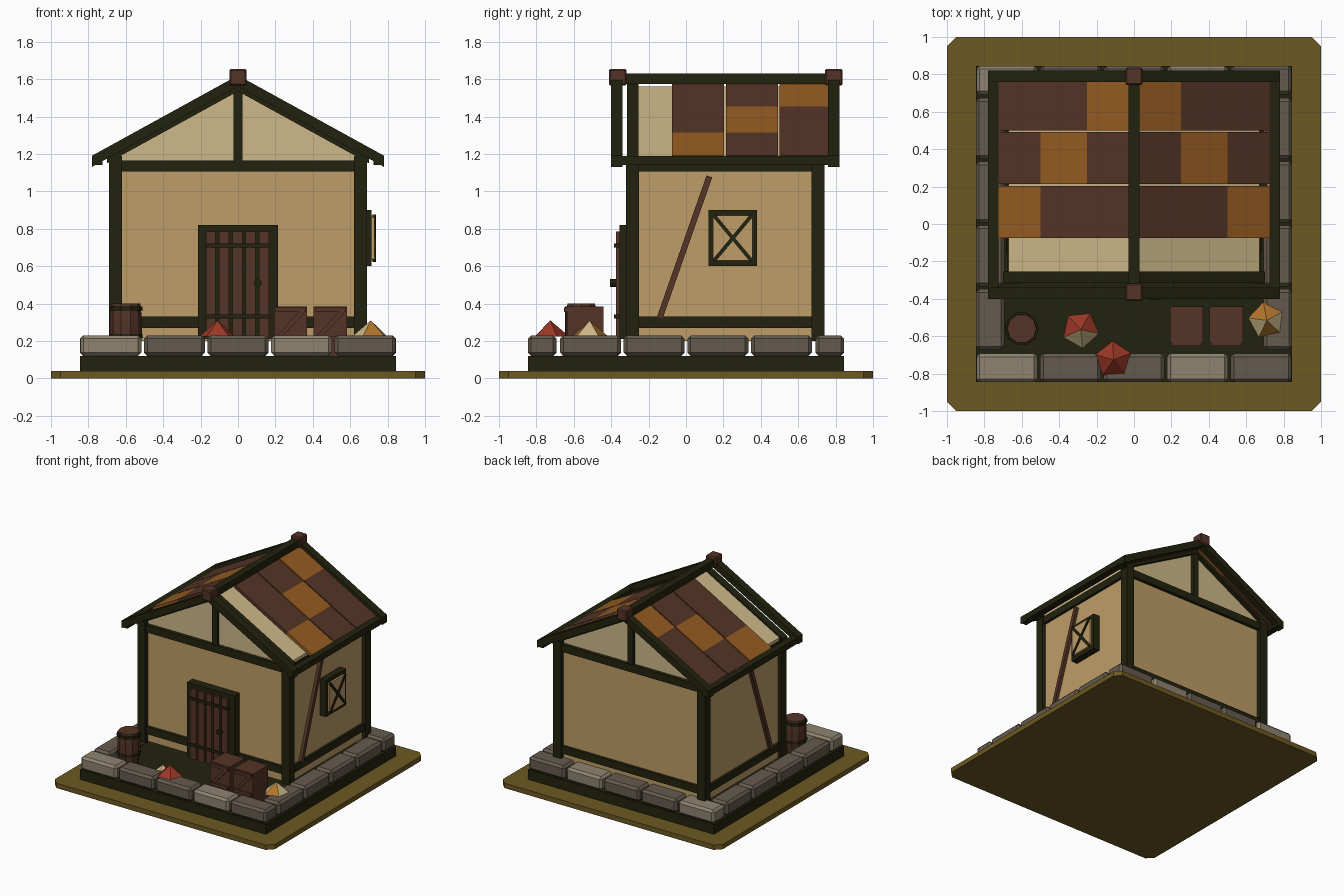
import bpy, bmesh, math
from mathutils import Vector

if "Cube" in bpy.data.objects:
    bpy.data.objects.remove(bpy.data.objects["Cube"])


def material(name, r, g, b):
    m = bpy.data.materials.new(name)
    lin = [((c / 255 + 0.055) / 1.055) ** 2.4 if c > 10 else c / 3294 for c in (r, g, b)]
    m.diffuse_color = (*lin, 1)
    m.use_nodes = True
    m.node_tree.nodes["Principled BSDF"].inputs["Base Color"].default_value = m.diffuse_color
    return m


TIMBER = material("dark timber", 34, 34, 14)
WALL = material("wall plaster", 190, 157, 103)
PALE = material("pale plaster", 206, 185, 137)
BROWN = material("brown wood", 84, 52, 38)
ORANGE = material("orange tile", 150, 92, 34)
LIGHT = material("light stone", 142, 131, 111)
DARK = material("dark stone", 101, 91, 78)
GROUND = material("olive ground", 108, 88, 34)
RED = material("red leaves", 156, 56, 38)
AMBER = material("amber leaves", 178, 118, 44)


def finish(name, bm, *mats):
    bmesh.ops.recalc_face_normals(bm, faces=bm.faces[:])
    me = bpy.data.meshes.new(name)
    bm.to_mesh(me)
    bm.free()
    for m in mats:
        me.materials.append(m)
    ob = bpy.data.objects.new(name, me)
    bpy.context.collection.objects.link(ob)
    return ob


def extrude(name, mat, pts, a, b, axis, bevel=0):
    """Extrude a 2D outline from a to b along the given axis."""
    place = {'x': lambda u, v, w: (w, u, v), 'y': lambda u, v, w: (u, w, v),
             'z': lambda u, v, w: (u, v, w)}[axis]
    bm = bmesh.new()
    lo = [bm.verts.new(place(u, v, a)) for u, v in pts]
    hi = [bm.verts.new(place(u, v, b)) for u, v in pts]
    bm.faces.new(lo)
    bm.faces.new(hi)
    n = len(pts)
    for i in range(n):
        bm.faces.new((lo[i], lo[(i + 1) % n], hi[(i + 1) % n], hi[i]))
    if bevel:
        bmesh.ops.bevel(bm, geom=bm.edges[:], offset=bevel, segments=1, affect='EDGES')
    return finish(name, bm, mat)


def box(name, mat, x0, x1, y0, y1, z0, z1, bevel=0):
    return extrude(name, mat, [(x0, y0), (x1, y0), (x1, y1), (x0, y1)], z0, z1, 'z', bevel)


def strip(p, q, w):
    """Outline of a straight bar of width w from p to q."""
    p, q = Vector(p), Vector(q)
    d = (q - p).normalized() * w / 2
    n = Vector((-d.y, d.x))
    return [p + n, q + n, q - n, p - n]


# Ground plate and soil bed
c = 0.95
extrude("ground", GROUND, [(-1, -c), (-c, -1), (c, -1), (1, -c), (1, c), (c, 1), (-c, 1), (-1, c)], 0, 0.04, 'z')
box("soil_bed", TIMBER, -0.845, 0.845, -0.845, 0.845, 0.04, 0.12)

# Ring of foundation stones
for i in range(5):
    x = -0.68 + 0.34 * i
    tone = LIGHT if i in (0, 3) else DARK
    for y in (-0.769, 0.769):
        box("end_stone", tone, x - 0.163, x + 0.163, y - 0.077, y + 0.077, 0.12, 0.23, 0.018)
for i in range(4):
    y = -0.51 + 0.34 * i
    for x in (-0.769, 0.769):
        box("side_stone", DARK, x - 0.077, x + 0.077, y - 0.163, y + 0.163, 0.12, 0.23, 0.018)

# Walls and attic
box("walls", WALL, -0.66, 0.66, -0.285, 0.705, 0.2, 1.165)
extrude("attic", PALE, [(-0.67, 1.16), (0.67, 1.16), (0.67, 1.19), (0, 1.56), (-0.67, 1.19)], -0.28, 0.70, 'y')

# Timber frame: posts, sills, top beams, gable posts
for x in (-0.655, 0.655):
    for y in (-0.285, 0.705):
        box("corner_post", TIMBER, x - 0.035, x + 0.035, y - 0.035, y + 0.035, 0.2, 1.19)
    for z in (0.27, 1.105):
        box("side_beam", TIMBER, x - 0.025, x + 0.025, -0.28, 0.70, z, z + 0.06)
for y in (-0.285, 0.705):
    for z in (0.27, 1.105):
        box("end_beam", TIMBER, -0.65, 0.65, y - 0.025, y + 0.025, z, z + 0.06)
    box("gable_post", TIMBER, -0.025, 0.025, y - 0.02, y + 0.02, 1.16, 1.54)

# Roof: rafters, eave beams, braces, tiles; built for each side
def slope(top, x0, x1, thick):
    return [(x0, top - 0.55 * abs(x0)), (x1, top - 0.55 * abs(x1)),
            (x1, top - thick - 0.55 * abs(x1)), (x0, top - thick - 0.55 * abs(x0))]


ORANGE_STEP = (2, 1, 0)  # position of the orange tile in each row, from the ridge
STEPS = (0.02, 0.25, 0.5, 0.725)
for s in (-1, 1):
    for y in (-0.37, 0.79):
        extrude("barge_rafter", TIMBER, slope(1.62, 0, 0.78 * s, 0.06), y - 0.03, y + 0.03, 'y')
    for y in (-0.285, 0.705):
        extrude("gable_rafter", TIMBER, slope(1.575, 0, 0.70 * s, 0.04), y - 0.03, y + 0.03, 'y')
    xs = sorted((0.725 * s, 0.78 * s))
    box("eave_beam", TIMBER, *xs, -0.40, 0.82, 1.14, 1.19)
    xs = sorted((0.65 * s, 0.685 * s))
    extrude("wall_brace", BROWN, strip((-0.14, 0.325), (0.125, 1.08), 0.032), *xs, 'x')
    for row in range(3):
        y = -0.075 + 0.288 * row
        for k in range(3):
            mat = ORANGE if k == ORANGE_STEP[row] else BROWN
            extrude("roof_tile", mat, slope(1.59, STEPS[k] * s, STEPS[k + 1] * s, 0.028), y, y + 0.278, 'y')
box("ridge_beam", TIMBER, -0.03, 0.03, -0.37, 0.80, 1.575, 1.63)
for y in (-0.365, 0.79):
    box("ridge_cap", BROWN, -0.045, 0.045, y - 0.048, y + 0.048, 1.565, 1.655, 0.008)

# Window on the right wall
box("window_pane", WALL, 0.65, 0.73, 0.145, 0.355, 0.63, 0.87)
for y in (0.12, 0.35):
    box("window_side", TIMBER, 0.66, 0.715, y, y + 0.03, 0.6, 0.9)
for z in (0.6, 0.87):
    box("window_rail", TIMBER, 0.66, 0.715, 0.12, 0.38, z, z + 0.03)
for a, b in ((0.63, 0.87), (0.87, 0.63)):
    extrude("window_cross", TIMBER, strip((0.15, a), (0.35, b), 0.02), 0.72, 0.738, 'x')

# Door with frame, boards, straps and knob
box("door_backing", TIMBER, -0.18, 0.18, -0.352, -0.28, 0.21, 0.79)
for x in (-0.215, 0.175):
    box("door_jamb", TIMBER, x, x + 0.04, -0.355, -0.28, 0.21, 0.82)
box("door_lintel", TIMBER, -0.215, 0.215, -0.355, -0.28, 0.785, 0.82)
for i in range(5):
    x = -0.172 + 0.071 * i
    box("door_board", BROWN, x, x + 0.053, -0.375, -0.35, 0.21, 0.785)
for z in (0.32, 0.70):
    box("door_strap", TIMBER, -0.175, 0.175, -0.384, -0.35, z, z + 0.022)
ring = [(0.105 + 0.021 * math.cos(t * math.pi / 4), 0.51 + 0.021 * math.sin(t * math.pi / 4)) for t in range(8)]
extrude("door_knob", TIMBER, ring, -0.405, -0.37, 'y')


# Barrel: turned ten-sided body with two hoops
def turned(name, mat, profile, cx, cy, n=10):
    bm = bmesh.new()
    rings = [[bm.verts.new((cx + r * math.cos(2 * math.pi * i / n), cy + r * math.sin(2 * math.pi * i / n), z))
              for i in range(n)] for r, z in profile]
    for a, b in zip(rings, rings[1:]):
        for i in range(n):
            bm.faces.new((a[i], a[(i + 1) % n], b[(i + 1) % n], b[i]))
    bm.faces.new(rings[0])
    bm.faces.new(rings[-1])
    return finish(name, bm, mat)


turned("barrel", BROWN, [(0.072, 0.13), (0.086, 0.22), (0.086, 0.32), (0.078, 0.40)], -0.6, -0.56)
for z in (0.215, 0.362):
    turned("barrel_hoop", TIMBER, [(0.091, z), (0.09, z + 0.022)], -0.6, -0.56)

# Two crates with a front frame and diagonal plank
for x in (0.192, 0.405):
    box("crate", BROWN, x, x + 0.178, -0.635, -0.44, 0.12, 0.385)
    for z in (0.2, 0.355):
        box("crate_plank", BROWN, x + 0.008, x + 0.17, -0.652, -0.63, z, z + 0.025)
    extrude("crate_diagonal", BROWN, strip((x + 0.025, 0.22), (x + 0.155, 0.36), 0.025), -0.646, -0.63, 'y')


# Leaf piles: five-sided cones, faces coloured in turn
def pile(x, y, z, turn, mats, pattern):
    bm = bmesh.new()
    top = bm.verts.new((x, y, z + 0.085))
    base = [bm.verts.new((x + 0.1 * math.cos(turn + i * 0.4 * math.pi),
                          y + 0.1 * math.sin(turn + i * 0.4 * math.pi), z)) for i in range(5)]
    bm.faces.new(base)
    for i in range(5):
        bm.faces.new((base[i], base[(i + 1) % 5], top)).material_index = pattern[i]
    finish("leaf_pile", bm, *mats)


pile(-0.285, -0.565, 0.121, 1.05, (RED, PALE), (0, 0, 1, 1, 0))
pile(-0.11, -0.725, 0.225, 0.35, (RED,), (0, 0, 0, 0, 0))
pile(0.71, -0.515, 0.225, 0.5, (AMBER, PALE), (0, 0, 1, 0, 1))
